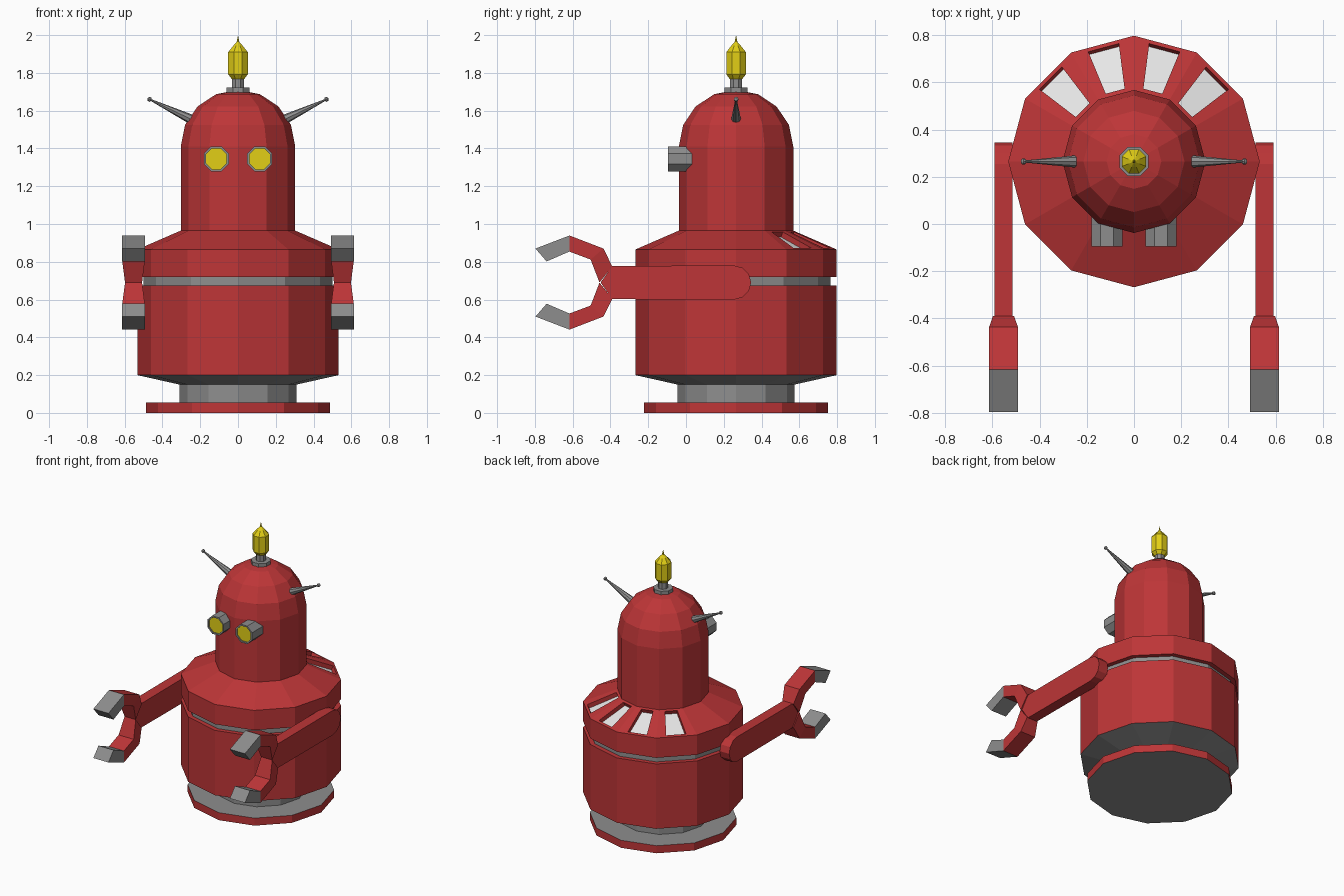
import bpy, bmesh, math
from mathutils import Vector, Matrix

if "Cube" in bpy.data.objects:
    bpy.data.objects.remove(bpy.data.objects["Cube"])

CY = 0.265  # body axis in y


def material(name, rgb):
    m = bpy.data.materials.new(name)
    m.diffuse_color = (*rgb, 1)
    m.use_nodes = True
    m.node_tree.nodes["Principled BSDF"].inputs["Base Color"].default_value = m.diffuse_color
    return m


RED = material("red_paint", (0.51, 0.036, 0.038))
GREY = material("grey_metal", (0.27, 0.27, 0.27))
YELLOW = material("yellow_glass", (0.76, 0.62, 0.008))
WHITE = material("pale_vent", (0.85, 0.85, 0.85))


def finish(name, bm, mats, matrix=None):
    bmesh.ops.recalc_face_normals(bm, faces=bm.faces[:])
    me = bpy.data.meshes.new(name)
    bm.to_mesh(me)
    bm.free()
    for m in mats:
        me.materials.append(m)
    ob = bpy.data.objects.new(name, me)
    if matrix:
        ob.matrix_world = matrix
    bpy.context.collection.objects.link(ob)
    return ob


def lathe(profile, n, mats=None, phase=0.0):
    """Revolve (radius, z) points; mats gives one slot per band. Ends are capped."""
    bm = bmesh.new()
    rings = []
    for r, z in profile:
        if r == 0:
            rings.append([bm.verts.new((0, 0, z))] * n)
        else:
            rings.append([bm.verts.new((r * math.cos(phase + math.tau * k / n),
                                        r * math.sin(phase + math.tau * k / n), z)) for k in range(n)])
    for i in range(len(rings) - 1):
        for k in range(n):
            j = (k + 1) % n
            quad = [rings[i][k], rings[i][j], rings[i + 1][j], rings[i + 1][k]]
            f = bm.faces.new(list(dict.fromkeys(quad)))
            f.material_index = mats[i] if mats else 0
    for end, ring in ((0, rings[0]), (-1, rings[-1])):
        if ring[0] is not ring[1]:
            f = bm.faces.new(ring)
            f.material_index = mats[end] if mats else 0
    return bm, rings


AXIS = Matrix.Translation((0, CY, 0))

# Base plate: red rim, grey top and bottom
bm, _ = lathe([(0, 0), (0.488, 0), (0.488, 0.055), (0, 0.055)], 12, [1, 0, 1])
finish("base_plate", bm, [RED, GREY], AXIS)

# Pedestal flaring out under the body
bm, _ = lathe([(0.31, 0.05), (0.31, 0.15), (0.533, 0.2)], 12)
finish("pedestal", bm, [GREY], AXIS)

# Body with grey groove and sloping shoulder
bm, rings = lathe([(0.533, 0.2), (0.533, 0.675), (0.5, 0.675), (0.5, 0.72),
                   (0.533, 0.72), (0.533, 0.865), (0.303, 0.965)], 12, [0, 0, 1, 0, 0, 0])
# Four recessed vents in the rear shoulder faces
for k in range(1, 5):
    corners = [rings[5][k], rings[5][k + 1], rings[6][k + 1], rings[6][k]]
    face = bm.faces.get(corners)
    face.normal_update()
    down = -face.normal * 0.03
    a, b, c, d = [v.co.copy() for v in corners]
    bm.faces.remove(face)
    rim = []
    for u, v in ((0.25, 0.07), (0.75, 0.07), (0.75, 0.93), (0.25, 0.93)):
        rim.append(bm.verts.new(a.lerp(b, u).lerp(d.lerp(c, u), v)))
    floor = [bm.verts.new(p.co + down) for p in rim]
    for i in range(4):
        j = (i + 1) % 4
        bm.faces.new((corners[i], corners[j], rim[j], rim[i]))
        bm.faces.new((rim[i], rim[j], floor[j], floor[i]))
    bm.faces.new(floor).material_index = 2
finish("body", bm, [RED, GREY, WHITE], AXIS)

# Domed head
dome = [(0.303 * math.cos(math.radians(t)), 1.41 + 0.3 * math.sin(math.radians(t)))
        for t in (0, 22.5, 45, 67.5)]
bm, _ = lathe([(0.303, 0.96)] + dome + [(0, 1.71)], 12)
finish("head", bm, [RED], AXIS)

# Lamp on top: collar with stem, then the bulb
bm, _ = lathe([(0.067, 1.69), (0.067, 1.722), (0.034, 1.722), (0.034, 1.775)], 8, None, math.pi / 8)
finish("lamp_collar", bm, [GREY], AXIS)
bm, _ = lathe([(0.036, 1.768), (0.056, 1.792), (0.056, 1.91), (0.026, 1.945),
               (0.008, 1.963), (0, 2.0)], 8, None, math.pi / 8)
finish("lamp_bulb", bm, [YELLOW], AXIS)


def prism(bm, points, hw, cx):
    """Extrude a (y, z) outline along x."""
    lo = [bm.verts.new((cx - hw, y, z)) for y, z in points]
    hi = [bm.verts.new((cx + hw, y, z)) for y, z in points]
    bm.faces.new(lo)
    bm.faces.new(hi)
    for i in range(len(points)):
        j = (i + 1) % len(points)
        bm.faces.new((lo[i], lo[j], hi[j], hi[i]))


ARM_Z = 0.69
# Claw sections: outer (y, dz), inner (y, dz), half width
CLAW = [((-0.39, 0.085), (-0.458, 0.0), 0.045),
        ((-0.437, 0.18), (-0.505, 0.122), 0.061),
        ((-0.617, 0.249), (-0.617, 0.164), 0.061),
        ((-0.797, 0.18), (-0.738, 0.112), 0.061)]

for side, s in (("left", -1), ("right", 1)):
    # Eye: octagonal barrel with a recessed yellow lens
    bm, _ = lathe([(0.0715, -0.18), (0.0715, 0), (0.06, 0), (0.06, -0.008), (0, -0.008)],
                  8, [0, 0, 0, 1], math.pi / 8)
    finish(side + "_eye", bm, [GREY, YELLOW],
           Matrix.Translation((s * 0.115, -0.096, 1.345)) @ Matrix.Rotation(math.pi / 2, 4, 'X'))

    # Antenna: thin cone with a small knob at the tip
    start, tip = Vector((s * 0.245, CY, 1.553)), Vector((s * 0.468, CY, 1.66))
    length = (tip - start).length
    bm, _ = lathe([(0.026, 0), (0.005, length - 0.01), (0.012, length - 0.006),
                   (0.012, length + 0.006), (0, length + 0.013)], 8)
    rot = Vector((0, 0, 1)).rotation_difference(tip - start).to_matrix().to_4x4()
    finish(side + "_antenna", bm, [GREY], Matrix.Translation(start) @ rot)

    # Arm bar with a rounded shoulder end
    cx = s * 0.553
    outline = [(-0.39, ARM_Z - 0.088), (-0.452, ARM_Z), (-0.39, ARM_Z + 0.088)]
    for i in range(7):
        t = math.pi / 2 - math.pi * i / 6
        outline.append((0.255 + 0.09 * math.cos(t), ARM_Z + 0.09 * math.sin(t)))
    bm = bmesh.new()
    prism(bm, outline, 0.0385, cx)
    finish(side + "_arm", bm, [RED])

    # Claw: upper and lower finger with grey tips
    bm = bmesh.new()
    for up in (1, -1):
        loops = []
        for (yo, zo), (yi, zi), hw in CLAW:
            loops.append([bm.verts.new((cx + dx * hw, y, ARM_Z + up * z)) for dx, y, z in
                          ((-1, yo, zo), (1, yo, zo), (1, yi, zi), (-1, yi, zi))])
        for i in range(3):
            for k in range(4):
                j = (k + 1) % 4
                f = bm.faces.new((loops[i][k], loops[i][j], loops[i + 1][j], loops[i + 1][k]))
                f.material_index = int(i == 2)
        bm.faces.new(loops[0])
        bm.faces.new(loops[-1]).material_index = 1
    finish(side + "_claw", bm, [RED, GREY])
